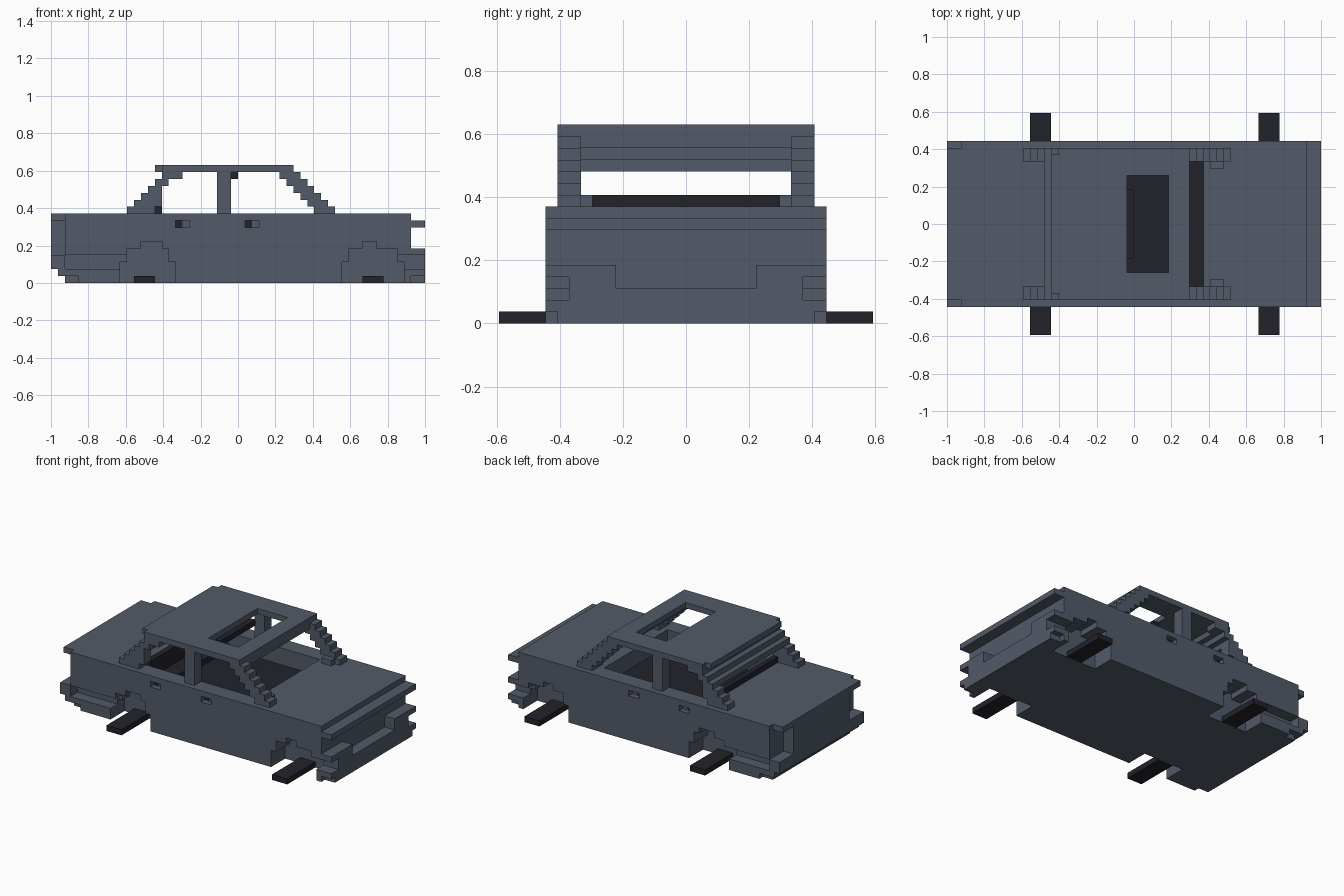
import bpy
import bmesh
from mathutils import Vector

U = 2 / 54  # size of one block

old = bpy.data.objects.get("Cube")
if old:
    bpy.data.objects.remove(old, do_unlink=True)


def material(name, rgb):
    m = bpy.data.materials.new(name)
    m.use_nodes = True
    m.diffuse_color = (*rgb, 1)
    m.node_tree.nodes["Principled BSDF"].inputs["Base Color"].default_value = (*rgb, 1)
    return m


SLATE = material("slate grey", (0.086, 0.104, 0.140))
DARK = material("dark navy", (0.016, 0.016, 0.024))


def box(x0, x1, y0, y1, z0, z1):
    """Set of block cells filling a box."""
    return {(x, y, z) for x in range(x0, x1) for y in range(y0, y1) for z in range(z0, z1)}


def pair(x0, x1, y0, y1, z0, z1):
    """A box on the +y side and its mirror on the -y side."""
    return box(x0, x1, y0, y1, z0, z1) | box(x0, x1, -y1, -y0, z0, z1)


def build(name, cells, mat):
    """Skin the outside of a block set and merge the flat areas."""
    bm = bmesh.new()
    verts = {}

    def vert(p):
        if p not in verts:
            verts[p] = bm.verts.new(Vector(p) * U)
        return verts[p]

    for c in cells:
        for axis in range(3):
            for side in (0, 1):
                n = list(c)
                n[axis] += 2 * side - 1
                if tuple(n) in cells:
                    continue
                a, b = (axis + 1) % 3, (axis + 2) % 3
                ring = []
                for da, db in ((0, 0), (1, 0), (1, 1), (0, 1)):
                    p = list(c)
                    p[axis] += side
                    p[a] += da
                    p[b] += db
                    ring.append(vert(tuple(p)))
                bm.faces.new(ring if side else ring[::-1])
    bmesh.ops.dissolve_limit(bm, angle_limit=0.02, verts=bm.verts[:], edges=bm.edges[:])
    mesh = bpy.data.meshes.new(name)
    bm.to_mesh(mesh)
    bm.free()
    mesh.materials.append(mat)
    bpy.context.collection.objects.link(bpy.data.objects.new(name, mesh))


# Lower body: main hull, end bumper and end ledge
body = box(-27, 25, -12, 12, 0, 10)
body |= box(25, 27, -12, 12, 0, 5) | box(25, 27, -12, 12, 8, 9)

# Plate recess in the +x bumper, undercut nose at the -x end
body -= box(25, 27, -6, 6, 3, 5)
body -= box(-27, -26, -12, 12, 1, 2) | box(-27, -25, -12, 12, 0, 1)

# Corner cuts and bumper grooves
body -= pair(25, 27, 11, 12, 0, 1) | pair(-25, -23, 11, 12, 0, 1)
body -= pair(22, 27, 10, 12, 2, 4) | pair(-25, -16, 10, 12, 2, 4)
body -= pair(-27, -25, 8, 12, 4, 9) | pair(-27, -25, 11, 12, 9, 10)

# Stepped wheel arches
for x0, x1, top in ((-17, -9, 3), (-16, -10, 5), (-14, -11, 6),
                    (15, 24, 3), (16, 23, 5), (18, 20, 6)):
    body -= pair(x0, x1, 8, 12, 0, top)

# Door handle recesses
for x in (-9, 1):
    body -= pair(x, x + 2, 11, 12, 8, 9) | pair(x, x + 1, 10, 11, 8, 9)

# Open cabin
body -= box(-12, 10, -9, 9, 6, 10)
build("car_body", body, SLATE)

# Door handle insides
build("door_handles", pair(-9, -8, 10, 11, 8, 9) | pair(1, 2, 10, 11, 8, 9), DARK)

# Cabin floor and rear seat back
build("cabin_floor", box(-12, 10, -9, 9, 6, 7), DARK)
build("rear_seat", box(-12, -11, -9, 9, 7, 11) | box(-11, -8, -9, 9, 7, 8), DARK)

# Stepped windscreen and rear pillars, with straight middle pillars
front, rear = set(), set()
rear_inner = (-12, -11, -11, -11, -10, -8)
for i in range(6):
    front |= pair(11 - i, 14 - i, 9, 11, 10 + i, 11 + i)
    rear |= pair(-16 + i, rear_inner[i], 9, 11, 10 + i, 11 + i)
build("front_pillars", front | pair(11, 13, 8, 9, 10, 11), SLATE)
build("rear_pillars", rear, SLATE)
build("middle_pillars", pair(-3, -1, 9, 11, 10, 16), SLATE)

# Window headers under the roof
build("front_header", box(6, 8, -9, 9, 15, 16), SLATE)
header = set()
for i in range(3):
    header |= box(-13 + i, -11 + i, -9, 9, 13 + i, 14 + i)
build("rear_header", header, SLATE)

# Roof with sunroof opening and clipped rear corners
roof = box(-12, 8, -11, 11, 16, 17) - box(-1, 5, -7, 7, 16, 17)
build("roof", roof - pair(-12, -11, 10, 11, 16, 17), SLATE)
build("sunroof_rail", box(-1, 0, -5, 5, 15, 16), DARK)

# Axle planks in the wheel arches
for end, x in (("rear", -15), ("front", 18)):
    for side, y in (("left", 8), ("right", -16)):
        build(f"{end}_{side}_axle_plank", box(x, x + 3, y, y + 8, 0, 1), DARK)
